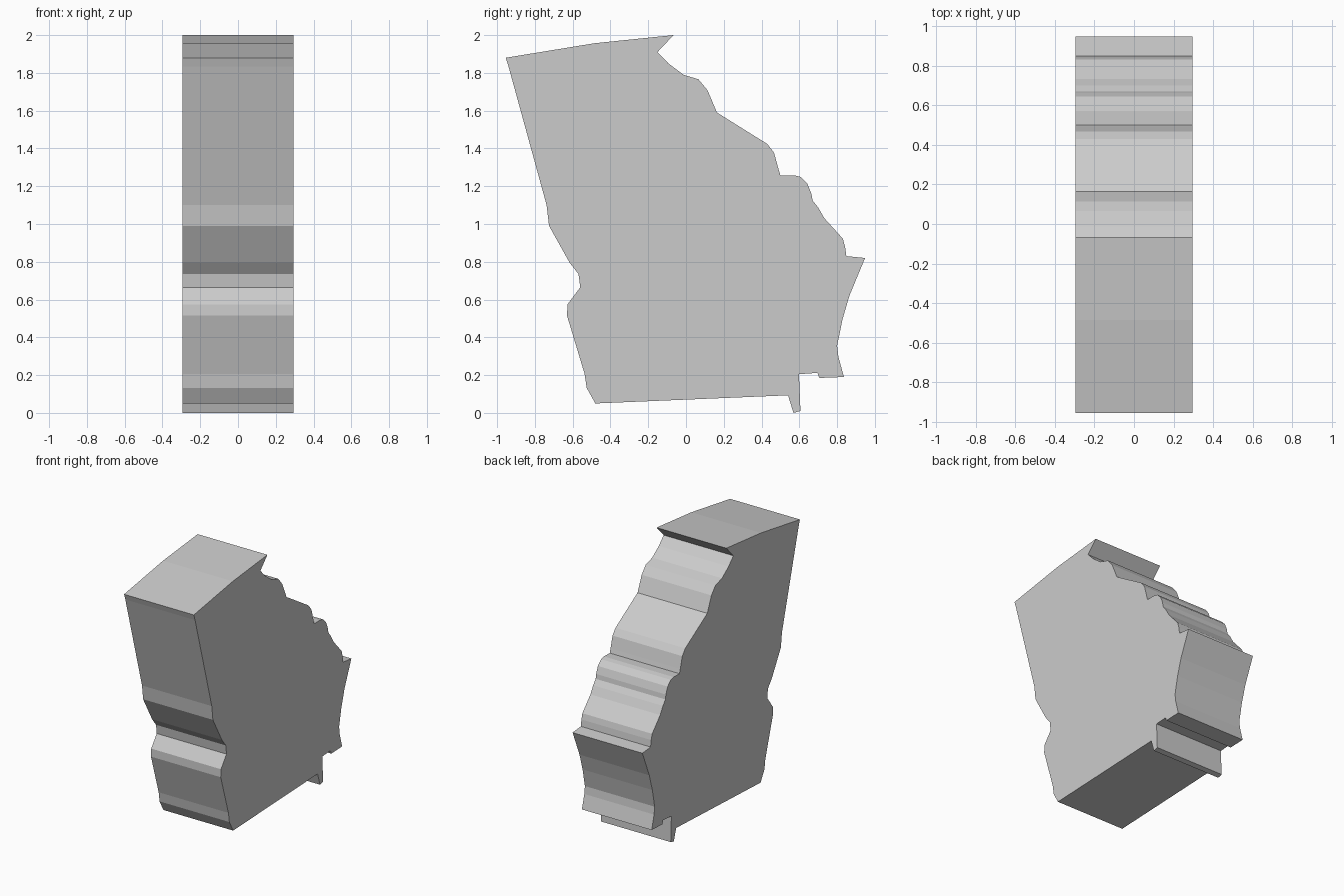
import bpy
import bmesh

HALF_DEPTH = 0.295

# Side outline as (y, z), split into its natural runs
front_edge = [(-0.955, 1.88), (-0.94, 1.835), (-0.738, 1.10), (-0.725, 0.99),
              (-0.616, 0.795), (-0.569, 0.735), (-0.56, 0.665), (-0.627, 0.575),
              (-0.63, 0.515), (-0.537, 0.207), (-0.526, 0.133), (-0.48, 0.05)]
bottom_edge = [(0.54, 0.093), (0.569, 0.0), (0.606, 0.01), (0.598, 0.205),
               (0.696, 0.212), (0.706, 0.185), (0.836, 0.19)]
back_edge = [(0.807, 0.297), (0.80, 0.355), (0.828, 0.493), (0.865, 0.62),
             (0.948, 0.82), (0.849, 0.83), (0.842, 0.88), (0.83, 0.923),
             (0.733, 1.03), (0.70, 1.087), (0.67, 1.125), (0.664, 1.16),
             (0.643, 1.213), (0.605, 1.25), (0.57, 1.258), (0.50, 1.257),
             (0.49, 1.29), (0.466, 1.378), (0.43, 1.424), (0.164, 1.59),
             (0.114, 1.708), (0.066, 1.766), (-0.013, 1.79), (-0.093, 1.85),
             (-0.151, 1.91)]
top_edge = [(-0.066, 2.0), (-0.484, 1.957)]
outline = front_edge + bottom_edge + back_edge + top_edge

# Extrude the outline across the full thickness
bm = bmesh.new()
face = bm.faces.new([bm.verts.new((-HALF_DEPTH, y, z)) for y, z in outline])
result = bmesh.ops.extrude_face_region(bm, geom=[face], use_keep_orig=True)
moved = [v for v in result["geom"] if isinstance(v, bmesh.types.BMVert)]
bmesh.ops.translate(bm, verts=moved, vec=(2 * HALF_DEPTH, 0, 0))
bmesh.ops.recalc_face_normals(bm, faces=bm.faces)

# Flat-shaded slab
mesh = bpy.data.meshes.new("outline_slab")
bm.to_mesh(mesh)
bm.free()
slab = bpy.data.objects.new("outline_slab", mesh)
bpy.context.collection.objects.link(slab)
